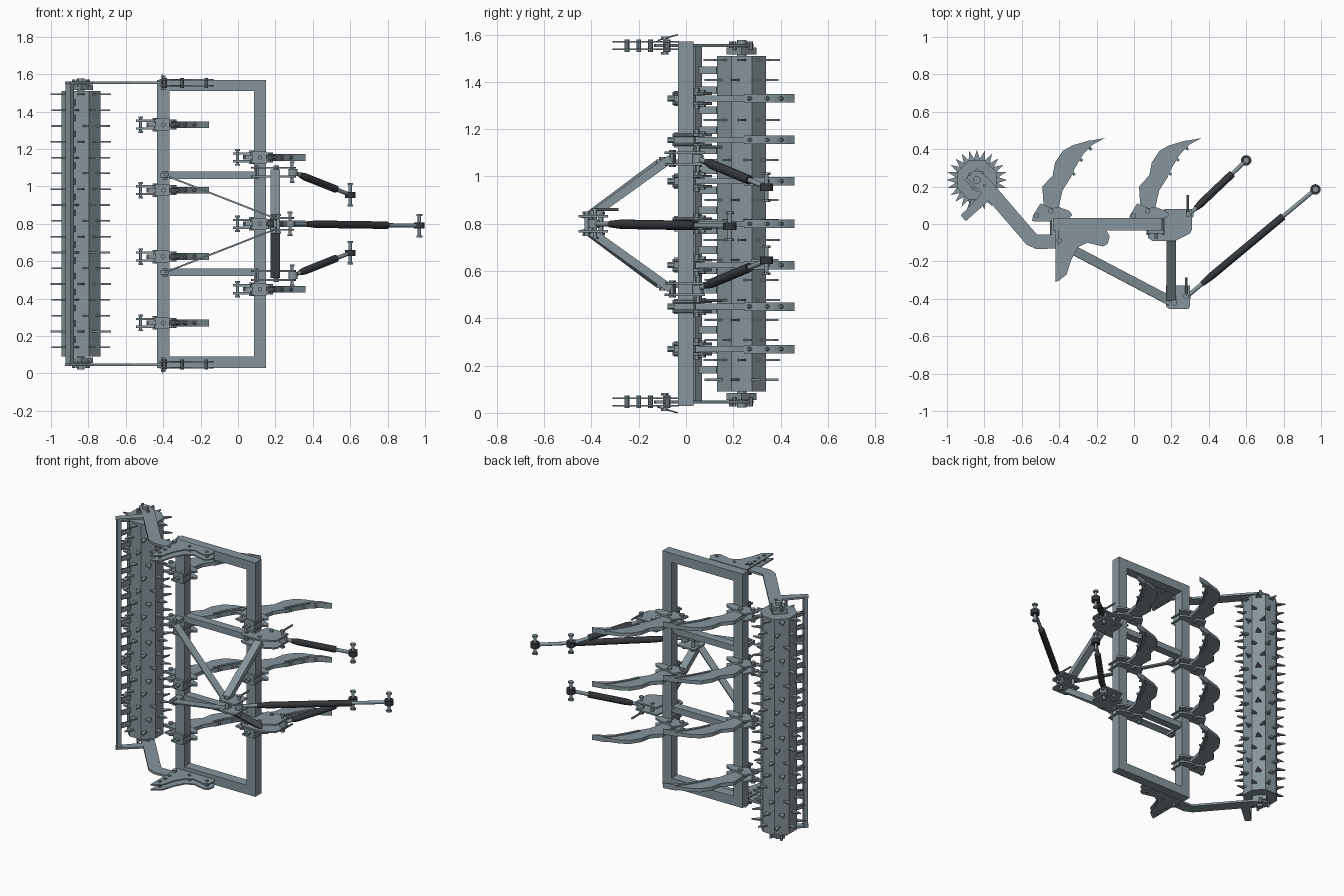
import bpy, bmesh, math
from mathutils import Vector, Matrix

if "Cube" in bpy.data.objects:
    bpy.data.objects.remove(bpy.data.objects["Cube"])


def material(name, rgb):
    m = bpy.data.materials.new(name)
    m.diffuse_color = (*rgb, 1)
    m.use_nodes = True
    m.node_tree.nodes["Principled BSDF"].inputs["Base Color"].default_value = m.diffuse_color
    return m


STEEL = material("steel", (0.24, 0.30, 0.33))
DARK = material("dark_steel", (0.035, 0.04, 0.045))
MID = 0.80                     # mirror plane height of the whole implement


def finish(name, bm, mat=STEEL, smooth=False):
    bmesh.ops.recalc_face_normals(bm, faces=bm.faces)
    me = bpy.data.meshes.new(name)
    bm.to_mesh(me)
    bm.free()
    me.materials.append(mat)
    ob = bpy.data.objects.new(name, me)
    bpy.context.collection.objects.link(ob)
    if smooth:
        bpy.ops.object.select_all(action='DESELECT')
        ob.select_set(True)
        bpy.context.view_layer.objects.active = ob
        bpy.ops.object.shade_smooth_by_angle(angle=math.radians(40))
    return ob


def add_prism(bm, pts, z, t):
    """Outline in x/y, thickness t centred on height z."""
    face = bm.faces.new([bm.verts.new((x, y, z - t / 2)) for x, y in pts])
    ext = bmesh.ops.extrude_face_region(bm, geom=[face])
    bmesh.ops.translate(bm, vec=(0, 0, t),
                        verts=[v for v in ext['geom'] if isinstance(v, bmesh.types.BMVert)])


def plate(name, pts, z, t):
    bm = bmesh.new()
    add_prism(bm, pts, z, t)
    return finish(name, bm)


def beam(name, p, q, w, h, up=(0, 0, 1)):
    """Box from p to q, h along the up direction and w across it."""
    p, q = Vector(p), Vector(q)
    d = (q - p).normalized()
    side = Vector(up).cross(d).normalized()
    top = d.cross(side)
    rot = Matrix((d, side, top)).transposed().to_4x4()
    bm = bmesh.new()
    bmesh.ops.create_cube(bm, size=1)
    bm.transform(Matrix.Translation((p + q) / 2) @ rot @ Matrix.Diagonal(((q - p).length, w, h, 1)))
    return finish(name, bm)


def box(name, x0, x1, y0, y1, z0, z1):
    return beam(name, (x0, (y0 + y1) / 2, (z0 + z1) / 2), (x1, (y0 + y1) / 2, (z0 + z1) / 2),
                y1 - y0, z1 - z0)


def rod(name, p, q, r, mat=STEEL, n=16, r2=None):
    p, q = Vector(p), Vector(q)
    bm = bmesh.new()
    bmesh.ops.create_cone(bm, cap_ends=True, segments=n, radius1=r, radius2=r if r2 is None else r2,
                          depth=(q - p).length)
    bm.transform(Matrix.Translation((p + q) / 2) @ (q - p).to_track_quat('Z', 'Y').to_matrix().to_4x4())
    return finish(name, bm, mat, n > 8)


def pin(name, x, y, z, half, r=0.008, head=0.015):
    """Pin along z with a head at each end."""
    rod(name, (x, y, z - half), (x, y, z + half), r)
    for s in (-1, 1):
        rod(name + "_head", (x, y, z + s * (half - 0.01)), (x, y, z + s * half), head, n=6)


def link(name, p, q):
    """Turnbuckle link with a ball eye and cross pin at its far end."""
    p, q = Vector(p), Vector(q)
    rod(name + "_rod", p, q, 0.011)
    rod(name + "_sleeve", p.lerp(q, 0.2), p.lerp(q, 0.75), 0.020, DARK)
    rod(name + "_collar", p.lerp(q, 0.12), p.lerp(q, 0.2), 0.014, DARK, r2=0.020)
    rod(name + "_near_eye", p - Vector((0, 0, .018)), p + Vector((0, 0, .018)), 0.024)
    rod(name + "_far_eye", q - Vector((0, 0, .016)), q + Vector((0, 0, .016)), 0.028, DARK)
    pin(name + "_cross_pin", q.x, q.y, q.z, 0.062, 0.009, 0.018)


# Rectangular main frame
REAR, FRONT = -0.40, 0.117
for nm, x in (("rear", REAR), ("front", FRONT)):
    box(nm + "_frame_post", x - .0325, x + .0325, -.034, .031, .03, 1.57)

# Tines: shank, share, clamp
SHANK = [(-.08, .04), (-.085, .12), (-.09, .20), (-.035, .26), (-.022, .33), (.018, .39), (.07, .42),
         (.165, .448), (.18, .425), (.13, .375), (.085, .30), (.06, .245), (.018, .18), (.0, .10), (-.01, .04)]
SHARE = [(.055, .245), (.083, .305), (.13, .38), (.18, .425), (.245, .46),
         (.165, .445), (.118, .392), (.070, .313), (.043, .25)]
CLAMP = [(-.145, .015), (-.14, .045), (-.10, .11), (-.04, .085), (.0, .09), (.055, .07), (.07, .05),
         (.055, .032), (-.034, .032), (-.05, .012)]


def tine(x, z):
    def move(pts):
        return [(a + x, b) for a, b in pts]
    plate("tine_shank", move(SHANK), z, .024)
    plate("tine_share", move(SHARE), z, .036)
    for s in (-1, 1):
        plate("tine_clamp_plate", move(CLAMP), z + s * .021, .012)
    box("clamp_strap", x - .04, x + .035, -.05, -.034, z - .032, z + .032)
    for dx in (-.042, .04):
        for dz in (-.02, .02):
            rod("clamp_bolt", (x + dx, -.058, z + dz), (x + dx, .05, z + dz), .007, n=8)
    rod("strap_bolt", (x, -.078, z), (x, -.05, z), .013, n=6)
    pin("tine_pivot_pin", x - .12, .045, z, .044)
    pin("tine_shear_pin", x - .045, .07, z, .036)
    for a, b in ((.075, .27), (.115, .345), (.165, .405)):
        rod("share_bolt", (x + a - .012, b + .012, z), (x + a + .008, b - .008, z), .008, n=6)


for z in (.27, .625, .98, 1.33):
    tine(REAR, z)
for z in (.45, .80, 1.155):
    tine(FRONT, z)

SIDE = [(-.42, -.03), (-.42, -.31), (-.405, -.305), (-.36, -.27), (-.335, -.19), (-.30, -.125), (-.25, -.10),
        (-.165, -.12), (-.14, -.105), (-.13, -.065), (-.15, -.03)]
ARM = [(-.895, .25), (-.86, .285), (-.82, .28), (-.77, .235), (-.52, -.055), (-.40, -.055), (-.385, -.095), (-.41, -.13),
       (-.52, -.135), (-.575, -.11), (-.79, .14), (-.88, .23)]
STAY = [(-.925, .045), (-.90, .015), (-.77, .13), (-.81, .17)]
LOWER = [(.07, .03), (.075, -.075), (.10, -.09), (.22, -.09), (.30, -.05), (.31, -.03), (.31, .08), (.16, .08), (.15, .03)]
RX, RY = -.84, .235
# Parts repeated at the top and the bottom
for s in (1, -1):
    def Z(v): return MID + s * v
    a, b = sorted((Z(.71), Z(.77)))
    box("frame_end_rail", REAR, FRONT, -.034, .031, a, b)
    a, b = sorted((Z(.24), Z(.28)))
    box("frame_cross_member", REAR, FRONT, -.03, .025, a, b)
    # Depth adjusting plates with bolts and safety clip
    for h in (.738, .770):
        plate("side_plate", SIDE, Z(h), .008)
    for x, y in ((-.395, -.15), (-.39, -.20), (-.395, -.25), (-.30, -.075), (-.17, -.08)):
        rod("side_plate_bolt", (x, y, Z(.726)), (x, y, Z(.780)), .010, n=8)
    pin("depth_pin", -.40, -.09, Z(.754), .038)
    rod("safety_clip", (-.405, -.12, Z(.775)), (-.405, -.035, Z(.80)), .003, n=6)
    # Roller arm, scraper stay and bearing
    plate("roller_arm", ARM, Z(.754), .014)
    plate("scraper_stay", STAY, Z(.754), .012)
    beam("roller_bearing", (RX, RY, Z(.715)), (RX, RY, Z(.745)), .09, .09, (1, 1, 0))
    rod("roller_axle", (RX, RY, Z(.70)), (RX, RY, Z(.778)), .02)
    for x, y in ((-.04, .03), (.03, .04), (.04, -.03), (-.02, -.045)):
        rod("bearing_bolt", (RX + x, RY + y, Z(.735)), (RX + x, RY + y, Z(.772)), .009, n=6)
    # Lower hitch brackets and links
    for h in (.252, .300):
        plate("lower_hitch_plate", LOWER, Z(h), .010)
    pin("lower_hitch_pin", .29, .05, Z(.276), .058)
    rod("lower_pin_handle", (.287, .05, Z(.325)), (.287, .155, Z(.325)), .006, n=8)
    for x, y in ((.10, -.055), (.20, -.06), (.21, .05)):
        rod("lower_hitch_bolt", (x, y, Z(.240)), (x, y, Z(.312)), .012, n=6)
    link("lower_link", (.295, .05, Z(.276)), (.60, .34, Z(.155)))
    # Headstock upright and flat rear stay
    beam("headstock_upright", (.20, -.065, Z(.275)), (.20, -.40, Z(.035)), .035, .05, (1, 0, 0))
    lean = Vector((.58, 0, -s * .235)).cross((0, 1, 0))
    beam("headstock_stay", (-.39, -.105, Z(.26)), (.21, -.42, Z(.025)), .05, .009, lean)
    box("stay_lug", -.415, -.37, -.125, -.03, Z(.26) - .012, Z(.26) + .012)
    pin("stay_lug_pin", -.39, -.10, Z(.26), .022)
    # Top hitch plates
    plate("top_hitch_plate", [(.17, -.33), (.17, -.44), (.19, -.455), (.29, -.455), (.30, -.44), (.30, -.33)], Z(.032), .010)

# Top hitch pin, bolts and upper link
pin("top_hitch_pin", .278, -.385, MID, .065)
pin("top_hitch_bolt", .215, -.42, MID, .052, .010, .018)
pin("top_hitch_rear_bolt", .20, -.36, MID, .05, .010, .018)
rod("top_pin_handle", (.28, -.385, .86), (.28, -.285, .86), .006, n=8)
link("upper_link", (.28, -.39, MID), (.97, .185, .79))

# Octagonal spiked roller
bm = bmesh.new()
bmesh.ops.create_cone(bm, cap_ends=True, segments=8, radius1=.113, radius2=.113, depth=1.42)
bm.transform(Matrix.Translation((RX, RY, MID)) @ Matrix.Rotation(math.radians(22.5), 4, 'Z'))
finish("roller_drum", bm)
bm = bmesh.new()
for ring in range(17):
    for k in range(8):
        ang = k * math.pi / 4 + (ring % 3 - 1) * math.pi / 12
        u, v = Vector((math.cos(ang), math.sin(ang))), Vector((-math.sin(ang), math.cos(ang)))
        c = Vector((RX, RY))
        add_prism(bm, [c + u * .095 - v * .021, c + u * .162, c + u * .095 + v * .021],
                  .14 + ring * .0845, .009)
finish("roller_spikes", bm)

# Scraper bar with scraper blades between the spike rings
beam("scraper_bar", (-.90, .045, .04), (-.90, .045, 1.56), .04, .025, (1, 1, 0))
for i in range(16):
    z = .182 + i * .0845
    beam("scraper_blade", (-.90, .045, z), (-.872, .13, z), .008, .032)
